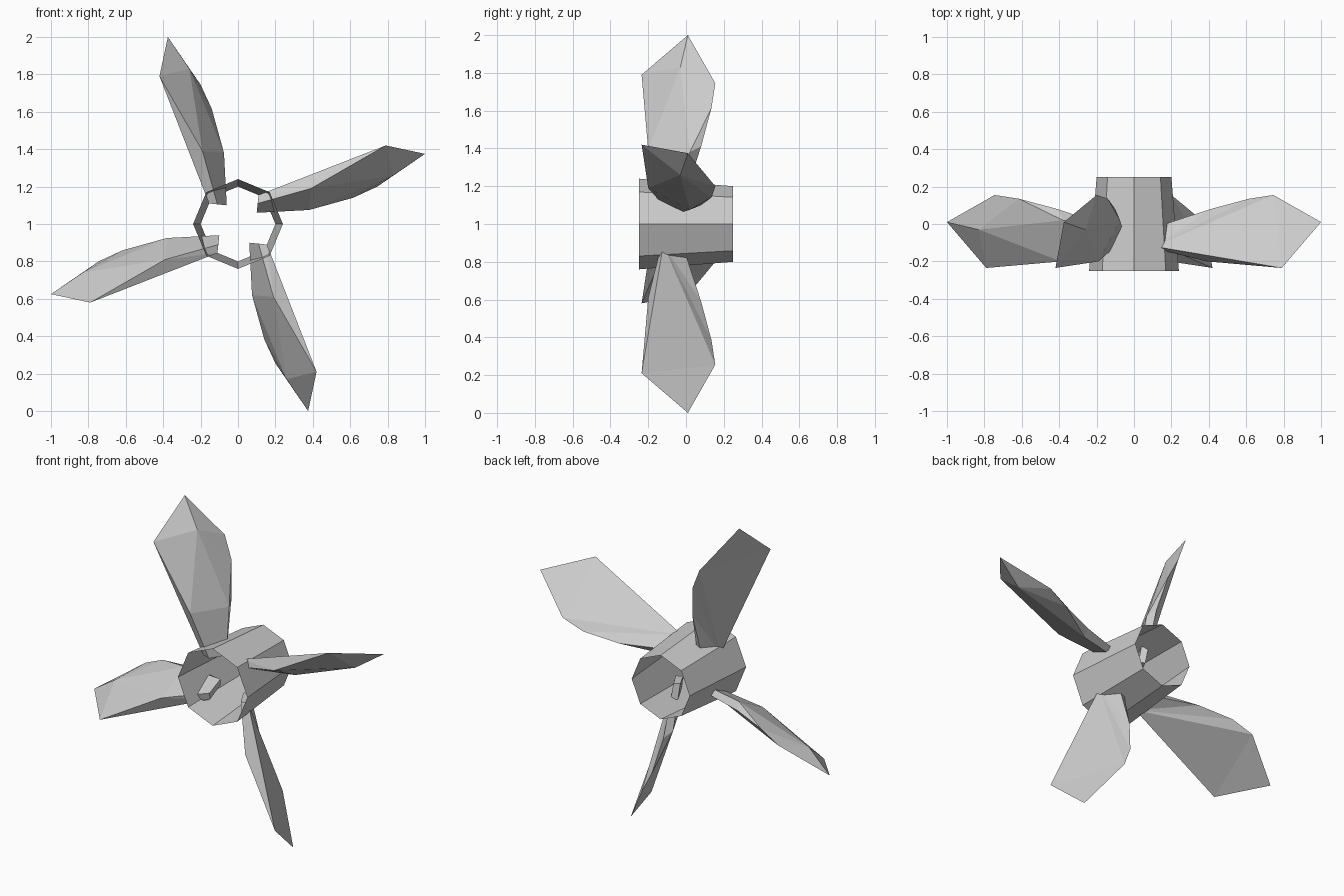
import bpy, bmesh
from math import pi, cos, sin
from mathutils import Matrix

if "Cube" in bpy.data.objects:
    bpy.data.objects.remove(bpy.data.objects["Cube"])

CENTRE = Matrix.Translation((0, 0, 1))


def make_object(name, points, faces, matrix):
    bm = bmesh.new()
    verts = [bm.verts.new(matrix @ Matrix.Translation(p).translation) for p in points]
    for f in faces:
        bm.faces.new([verts[i] for i in f])
    bmesh.ops.recalc_face_normals(bm, faces=bm.faces)
    mesh = bpy.data.meshes.new(name)
    bm.to_mesh(mesh)
    bm.free()
    obj = bpy.data.objects.new(name, mesh)
    bpy.context.collection.objects.link(obj)
    return obj


# Hub: open, slightly tapered octagonal sleeve
SIDES = 8
ring = [(r * cos(2 * pi * i / SIDES), y, r * sin(2 * pi * i / SIDES))
        for r, y in ((0.24, -0.25), (0.20, 0.25)) for i in range(SIDES)]
walls = [(i, (i + 1) % SIDES, SIDES + (i + 1) % SIDES, SIDES + i) for i in range(SIDES)]
make_object("hub", ring, walls, CENTRE)

# Blade: named corner points of the upper blade, relative to the hub centre
corners = {
    "tip": (-0.375, 0.01, 1.0), "front": (-0.42, -0.235, 0.79),
    "back": (-0.20, 0.155, 0.745), "peak": (-0.26, -0.03, 0.83),
    "rootA": (-0.155, -0.12, 0.11), "rootB": (-0.11, -0.13, 0.105),
    "rootC": (-0.06, -0.03, 0.10), "rootD": (-0.10, -0.02, 0.105),
    "midB": (-0.19, -0.20, 0.39), "midC": (-0.075, 0.02, 0.38),
    "midD": (-0.10, 0.08, 0.41), "edge": (-0.14, 0.135, 0.615),
}
index = {k: i for i, k in enumerate(corners)}
panels = [
    # flat side
    "tip front back", "front rootA back", "rootA edge back",
    "rootA midD edge", "rootA rootD midD",
    # leading strip
    "rootA rootB midB", "rootA midB front",
    # bulged side fanning out from the peak
    "rootB rootC midC midB", "midB midC peak", "midB peak front", "front peak tip",
    "tip peak back", "back peak edge", "edge peak midC",
    # trailing strip and root cap
    "rootC rootD midD midC", "midC midD edge", "rootA rootD rootC rootB",
]
faces = [[index[k] for k in p.split()] for p in panels]
for n in range(4):
    turn = CENTRE @ Matrix.Rotation(n * pi / 2, 4, 'Y')
    make_object(f"blade_{n + 1}", list(corners.values()), faces, turn)
